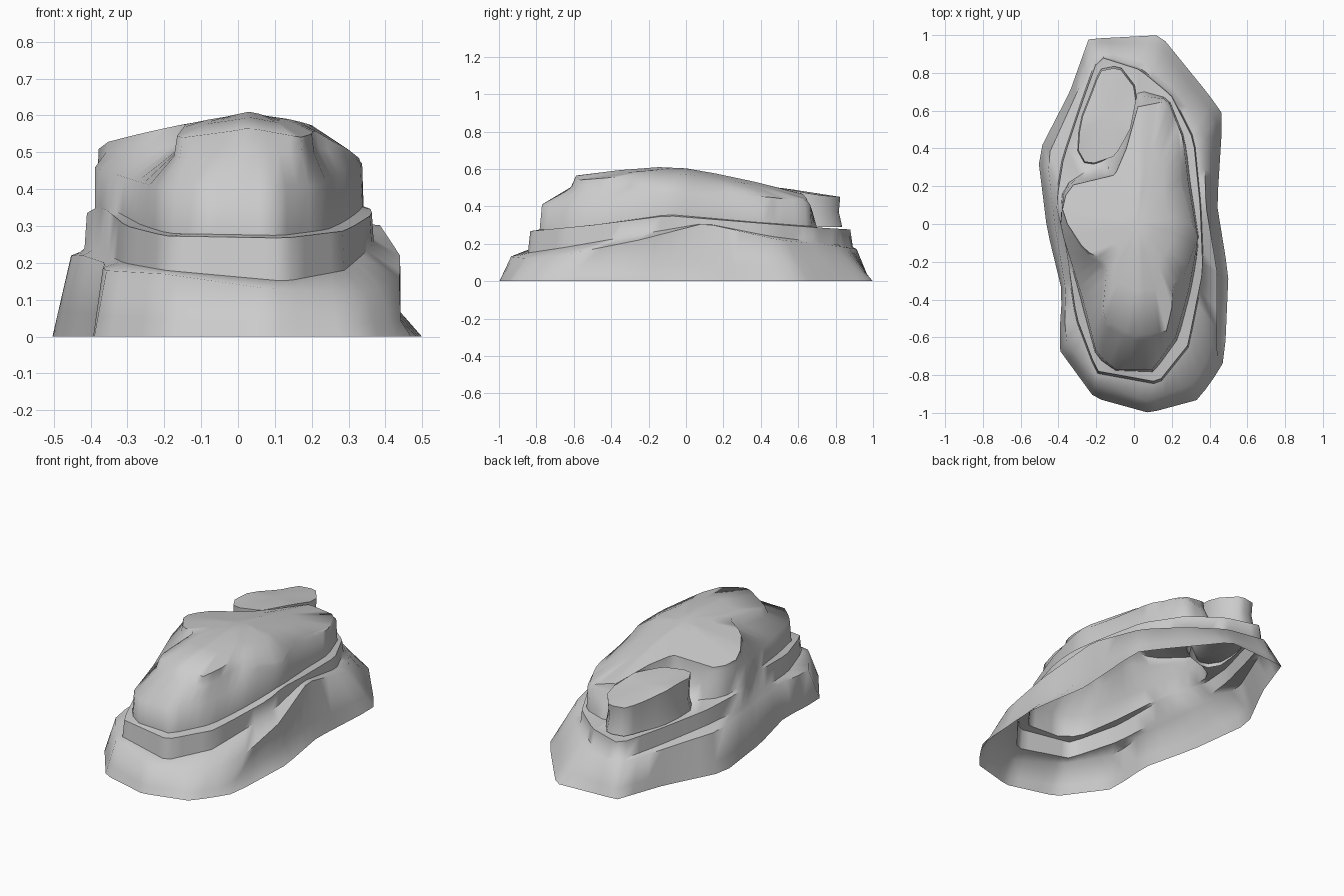
import bpy, bmesh, math
from mathutils import Vector

if "Cube" in bpy.data.objects:
    bpy.data.objects.remove(bpy.data.objects["Cube"])

N = 64


def interp(x, table):
    if x <= table[0][0]:
        return table[0][1]
    for (a, u), (b, v) in zip(table, table[1:]):
        if x <= b:
            return u + (v - u) * (x - a) / (b - a)
    return table[-1][1]


def ring(pts, c=(0.02, 0.0), n=N):
    """Resample a closed outline along rays from c, so rings line up."""
    out = []
    for i in range(n):
        t = 2 * math.pi * i / n
        dx, dy = math.cos(t), 2 * math.sin(t)
        best, hit = -1, None
        for p, q in zip(pts, pts[1:] + pts[:1]):
            ex, ey = q[0] - p[0], q[1] - p[1]
            den = dx * ey - dy * ex
            if abs(den) < 1e-9:
                continue
            wx, wy = p[0] - c[0], p[1] - c[1]
            r = (wx * ey - wy * ex) / den
            s = (wx * dy - wy * dx) / den
            if r > best and r > 0 and -1e-6 <= s <= 1 + 1e-6:
                best = r
                hit = Vector((c[0] + r * dx, c[1] + r * dy, p[2] + s * (q[2] - p[2])))
        out.append(hit)
    return out


def reshape(r, scale, zf, c=(0.02, 0.0)):
    """Scale a ring about c and set its heights."""
    res = []
    for p in r:
        x, y = c[0] + (p.x - c[0]) * scale, c[1] + (p.y - c[1]) * scale
        res.append(Vector((x, y, zf(x, y))))
    return res


def blend(r, s, fxy, fz):
    """Ring part way from r to s, horizontally fxy and vertically fz."""
    return [Vector((a.x + fxy * (b.x - a.x), a.y + fxy * (b.y - a.y), a.z + fz * (b.z - a.z)))
            for a, b in zip(r, s)]


def loft(name, rings, tip):
    bm = bmesh.new()
    rows = [[bm.verts.new(p) for p in r] for r in rings]
    n = len(rows[0])
    for a, b in zip(rows, rows[1:]):
        for i in range(n):
            j = (i + 1) % n
            bm.faces.new((a[i], a[j], b[j], b[i]))
    t = bm.verts.new(tip)
    for i in range(n):
        bm.faces.new((rows[-1][i], rows[-1][(i + 1) % n], t))
    me = bpy.data.meshes.new(name)
    bm.to_mesh(me)
    bm.free()
    ob = bpy.data.objects.new(name, me)
    bpy.context.collection.objects.link(ob)
    bpy.ops.object.select_all(action='DESELECT')
    ob.select_set(True)
    bpy.context.view_layer.objects.active = ob
    bpy.ops.object.shade_smooth_by_angle(angle=math.radians(65))
    return ob


# Main rock: outlines from the ground up
ground = [(x, y, 0) for x, y in (
    (-.24, .98), (.14, 1), (.40, .68), (.47, .58), (.44, .1), (.50, -.27), (.48, -.72),
    (.44, -.79), (.34, -.93), (.08, -1), (-.21, -.92), (-.40, -.66), (-.38, -.36),
    (-.46, -.03), (-.51, .37), (-.34, .70))]
base_edge = [
    (-.2, .92, .17), (.05, .86, .18), (.22, .7, .2), (.37, .5, .22), (.38, .1, .31),
    (.44, -.25, .22), (.44, -.55, .16), (.39, -.72, .13), (.32, -.84, .12), (.08, -.94, .13),
    (-.2, -.84, .17), (-.37, -.6, .18), (-.36, -.36, .2), (-.42, 0, .22), (-.46, .35, .22),
    (-.3, .7, .19)]
ledge = [
    (-.19, .9, .18), (.03, .83, .19), (.2, .69, .21), (.32, .45, .24), (.355, .1, .31),
    (.37, -.25, .25), (.29, -.65, .18), (.13, -.85, .15), (-.2, -.79, .18), (-.31, -.5, .2),
    (-.37, -.1, .23), (-.42, .1, .24), (-.38, .35, .23), (-.28, .65, .2)]
shoulder = [
    (.03, .68, .36), (.18, .66, .42), (.26, .45, .45), (.29, .2, .46), (.34, -.08, .47),
    (.29, -.35, .45), (.22, -.6, .41), (.1, -.77, .41), (-.1, -.77, .41), (-.2, -.68, .4),
    (-.27, -.4, .42), (-.39, -.02, .46), (-.37, .2, .45), (-.15, .28, .36), (-.06, .5, .33)]
plateau = [(x, y, 0) for x, y in (
    (.17, -.57), (0, -.59), (-.17, -.5), (-.14, -.2), (-.26, -.14), (-.385, .05), (-.35, .2),
    (-.1, .26), (-.04, .4), (.02, .62), (.17, .65), (.24, .5), (.25, .2), (.335, -.08),
    (.27, -.26), (.205, -.32), (.2, -.45))]

TOP = [(-.6, .565), (-.4, .59), (-.2, .612), (0, .605), (.3, .55), (.6, .475), (.7, .45)]
STEP = [(-.86, .265), (-.5, .3), (-.1, .35), (.4, .31), (.65, .29), (.9, .275)]


def top_z(x, y):
    return interp(y, TOP) - .2 * abs(x - .03) - .5 * max(0, x - .2)


def step_z(x, y):
    return interp(y, STEP)


r_ground, r_base = ring(ground), ring(base_edge)
r_ledge, r_sh = ring(ledge), ring(shoulder)
r_top = reshape(ring(plateau), 1, top_z)
r_brow = blend(r_sh, r_top, .85, .6)
r_step = reshape(r_ledge, .985, step_z)
r_inner = blend(r_step, r_sh, .8, .05)

# Undercut running along the foot of the right flank
r_foot = blend(r_ground, r_base, .3, .3)
for p in r_foot:
    if p.x > .3:
        p.x -= .04 * interp(p.y, [(-.75, 0), (-.6, 1), (-.1, 1), (.15, 0)])

loft("layered_rock", [
    r_ground, r_foot, r_base, r_ledge, r_step, r_inner, r_sh, r_brow, r_top,
    reshape(r_top, .6, top_z), reshape(r_top, .25, top_z)], (.02, 0, top_z(.02, 0)))

# Small knob resting on the rear ledge
KC = (-.14, .57)
knob = [(x, y, 0) for x, y in (
    (-.18, .81), (-.08, .83), (.02, .7), (-.02, .5), (-.1, .36), (-.25, .31), (-.3, .4),
    (-.28, .55), (-.22, .7))]
r_k = ring(knob, KC, 24)


def knob_z(x, y):
    return interp(y, [(.3, .5), (.5, .5), (.7, .46), (.83, .45)])


loft("rear_knob", [
    reshape(r_k, 1.04, lambda x, y: .29, KC),
    reshape(r_k, .97, lambda x, y: .37, KC),
    reshape(r_k, 1, knob_z, KC)], (KC[0], KC[1], .49))
